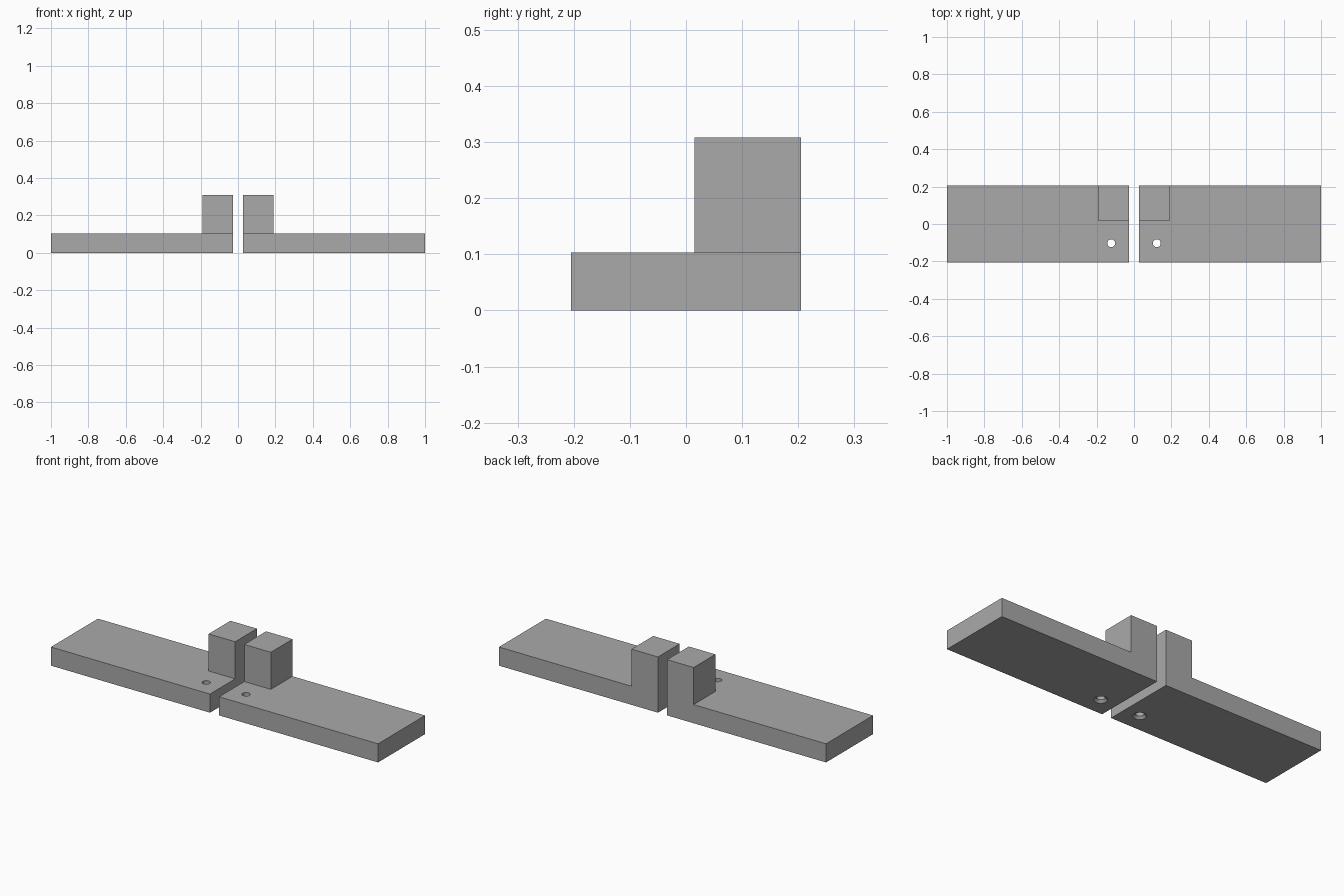
import bpy
import bmesh
from mathutils import Matrix, Vector

cube = bpy.data.objects.get("Cube")
if cube:
    bpy.data.objects.remove(cube, do_unlink=True)

INNER, OUTER = 0.028, 1.0        # plate ends along x
HALF_DEPTH = 0.205
PLATE_H, POST_H = 0.103, 0.308
POST_X, POST_Y = 0.19, 0.015     # outer and front faces of the post
HOLE_X, HOLE_Y = 0.122, -0.103
HOLE_R, SINK_R, SINK_H = 0.021, 0.034, 0.013

grey = bpy.data.materials.new("plain grey")
grey.use_nodes = True
colour = (0.4, 0.4, 0.4, 1)
grey.diffuse_color = colour
grey.node_tree.nodes["Principled BSDF"].inputs["Base Color"].default_value = colour


def add_object(name, bm):
    bmesh.ops.recalc_face_normals(bm, faces=bm.faces)
    mesh = bpy.data.meshes.new(name)
    bm.to_mesh(mesh)
    bm.free()
    mesh.materials.append(grey)
    obj = bpy.data.objects.new(name, mesh)
    bpy.context.collection.objects.link(obj)
    return obj


def cone(bm, x, z0, z1, r0, r1):
    place = Matrix.Translation((x, HOLE_Y, (z0 + z1) / 2))
    bmesh.ops.create_cone(bm, cap_ends=True, segments=32, radius1=r0,
                          radius2=r1, depth=z1 - z0, matrix=place)


def build_block(name, side):
    # Plate
    bm = bmesh.new()
    size = Matrix.Diagonal((OUTER - INNER, 2 * HALF_DEPTH, PLATE_H, 1))
    centre = Matrix.Translation((side * (INNER + OUTER) / 2, 0, PLATE_H / 2))
    bmesh.ops.create_cube(bm, size=1, matrix=centre @ size)

    # Post raised from the inner back corner of the plate top
    for point, normal in (((side * POST_X, 0, 0), (1, 0, 0)),
                          ((0, POST_Y, 0), (0, 1, 0))):
        bmesh.ops.bisect_plane(bm, geom=bm.verts[:] + bm.edges[:] + bm.faces[:],
                               plane_co=point, plane_no=normal)
    bm.normal_update()
    corner = [f for f in bm.faces if f.normal.z > 0.9
              and abs(f.calc_center_median().x) < POST_X
              and f.calc_center_median().y > POST_Y]
    raised = bmesh.ops.extrude_face_region(bm, geom=corner)["geom"]
    bmesh.ops.translate(bm, vec=Vector((0, 0, POST_H - PLATE_H)),
                        verts=[v for v in raised if isinstance(v, bmesh.types.BMVert)])
    bmesh.ops.delete(bm, geom=corner, context="FACES")
    bmesh.ops.dissolve_limit(bm, angle_limit=0.01, verts=bm.verts, edges=bm.edges)
    block = add_object(name, bm)

    # Screw hole, countersunk underneath
    drill = bmesh.new()
    cone(drill, side * HOLE_X, -0.05, PLATE_H + 0.05, HOLE_R, HOLE_R)
    sink = bmesh.new()
    slope = (SINK_R - HOLE_R) / SINK_H
    cone(sink, side * HOLE_X, -0.01, SINK_H, SINK_R + 0.01 * slope, HOLE_R)
    for label, cutter_mesh in (("hole_cutter", drill), ("countersink_cutter", sink)):
        cutter = add_object(name + "_" + label, cutter_mesh)
        cutter.hide_render = True
        cutter.hide_set(True)
        cut = block.modifiers.new(label, "BOOLEAN")
        cut.operation = "DIFFERENCE"
        cut.solver = "EXACT"
        cut.object = cutter

    # Smooth hole walls with crisp edges
    bpy.ops.object.select_all(action="DESELECT")
    block.select_set(True)
    bpy.context.view_layer.objects.active = block
    for modifier in block.modifiers[:]:
        bpy.ops.object.modifier_apply(modifier=modifier.name)
    bpy.ops.object.shade_smooth_by_angle(angle=0.5)


build_block("left_block", 1)
build_block("right_block", -1)
